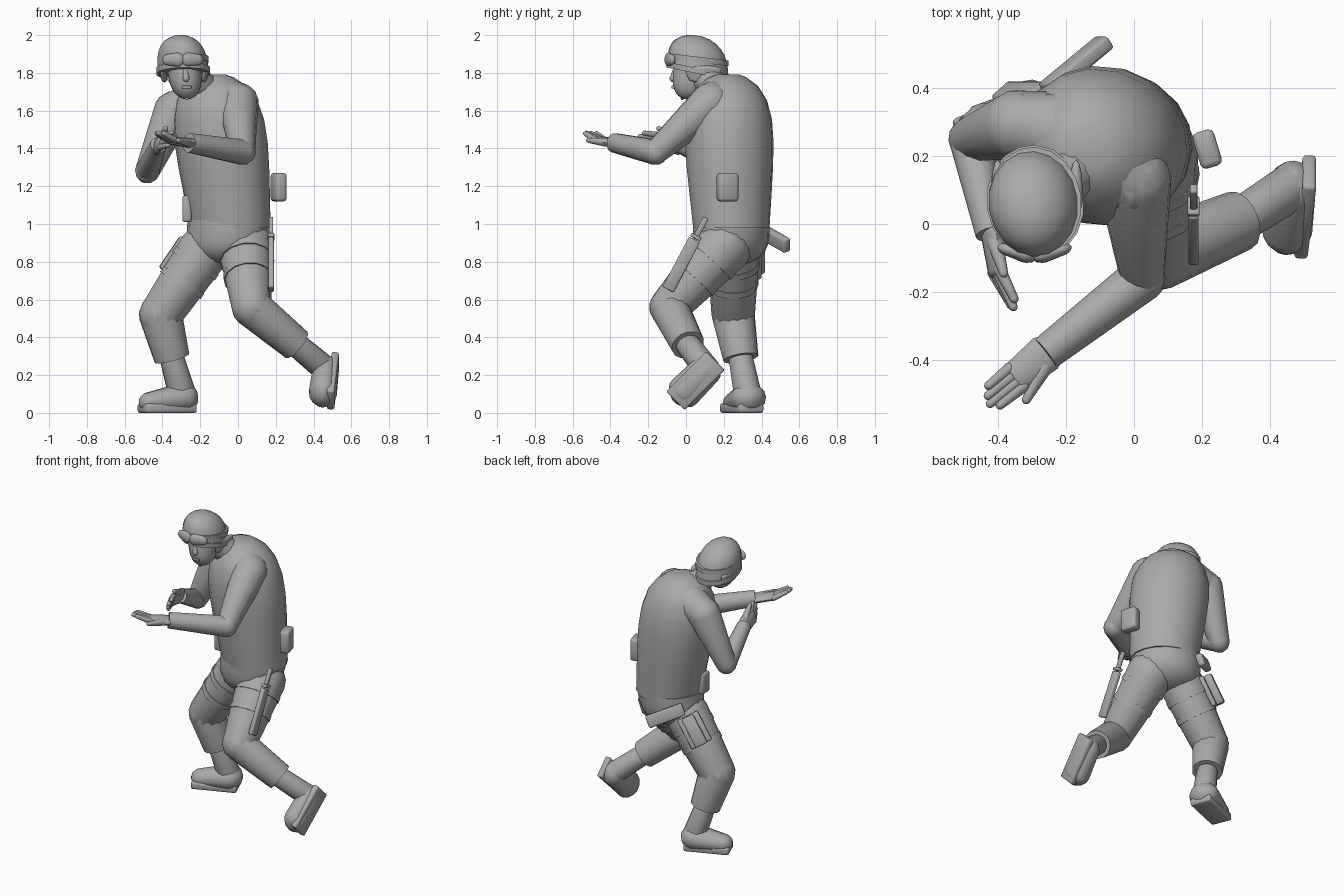
import bpy, bmesh, math
from mathutils import Vector, Matrix

cube = bpy.data.objects.get("Cube")
if cube:
    bpy.data.objects.remove(cube)

shade = (.4, .4, .4, 1)
grey = bpy.data.materials.new("plain_grey")
grey.use_nodes = True
grey.diffuse_color = shade
grey.node_tree.nodes["Principled BSDF"].inputs["Base Color"].default_value = shade

UP = Vector((0, 0, 1))
FRONT = Vector((0, -1, 0))
SIDE = Vector((1, 0, 0))


def finish(name, bm):
    bmesh.ops.recalc_face_normals(bm, faces=bm.faces)
    mesh = bpy.data.meshes.new(name)
    bm.to_mesh(mesh)
    bm.free()
    mesh.materials.append(grey)
    obj = bpy.data.objects.new(name, mesh)
    bpy.context.collection.objects.link(obj)
    bpy.ops.object.select_all(action="DESELECT")
    obj.select_set(True)
    bpy.context.view_layer.objects.active = obj
    bpy.ops.object.shade_smooth_by_angle(angle=math.radians(50))


def skin(name, rings):
    """Join rings of points into a closed tube."""
    bm = bmesh.new()
    loops = [[bm.verts.new(point) for point in ring] for ring in rings]
    count = len(loops[0])
    for low, high in zip(loops, loops[1:]):
        for i in range(count):
            j = (i + 1) % count
            bm.faces.new((low[i], low[j], high[j], high[i]))
    bm.faces.new(loops[0])
    bm.faces.new(loops[-1])
    finish(name, bm)


def circle(count=14):
    for i in range(count):
        angle = math.tau * i / count
        yield math.cos(angle), math.sin(angle)


def limb(name, start, end, start_radius, end_radius, wide=1, up=UP, flat_start=False, flat_end=False):
    """Tapered tube with rounded ends unless they are flat."""
    start, end = Vector(start), Vector(end)
    along = (end - start).normalized()
    up = (up - along * up.dot(along)).normalized()
    side = along.cross(up) * wide
    curve = [math.radians(angle) for angle in (10, 40, 70)]
    stations = [(start, start_radius), (end, end_radius)]
    if not flat_start:
        stations[:0] = [(start - along * start_radius * math.cos(a), start_radius * math.sin(a))
                        for a in curve]
    if not flat_end:
        stations += [(end + along * end_radius * math.cos(a), end_radius * math.sin(a))
                     for a in reversed(curve)]
    skin(name, [[centre + (side * c + up * s) * radius for c, s in circle()]
                for centre, radius in stations])


def mound(name, base, top, half_width, half_depth, power=3, flare=0, turn=0, tilt=0, steps=8):
    """Rounded heap from base to top; a higher power gives squarer shoulders."""
    base, top = Vector(base), Vector(top)
    spin = Matrix.Rotation(math.radians(turn), 3, "Z")
    rings = []
    for i in range(steps + 1):
        t = math.sin(math.pi / 2 * i / steps) * .99
        size = (1 + flare * t) * math.sqrt(1 - t ** power)
        offsets = [spin @ Vector((c * half_width, s * half_depth, 0)) * size for c, s in circle(18)]
        rings.append([base.lerp(top, t) + v + UP * tilt * v.y for v in offsets])
    skin(name, rings)


def band(name, centre, half_width, half_depth, height, turn=0, tilt=0):
    """Level hoop around the helmet."""
    spin = Matrix.Rotation(math.radians(turn), 3, "Z")
    offsets = [spin @ Vector((c * half_width, s * half_depth, 0)) for c, s in circle(18)]
    skin(name, [[Vector(centre) + v + UP * (tilt * v.y + rise) for v in offsets]
                for rise in (-height / 2, height / 2)])


def box(name, centre, size, along=UP, facing=SIDE):
    """Bevelled box; size runs facing, sideways, along."""
    along = Vector(along).normalized()
    facing = Vector(facing)
    facing = (facing - along * facing.dot(along)).normalized()
    frame = Matrix((facing, along.cross(facing), along)).transposed().to_4x4()
    bm = bmesh.new()
    bmesh.ops.create_cube(bm, size=1)
    place = Matrix.Translation(centre) @ frame @ Matrix.Diagonal((*size, 1))
    bmesh.ops.transform(bm, matrix=place, verts=bm.verts)
    bmesh.ops.bevel(bm, geom=bm.edges[:], offset=min(size) / 4, segments=2,
                    affect="EDGES", profile=.5)
    finish(name, bm)


def hand(label, wrist, forward, thumb_side, curl):
    """Palm, four fingers and a thumb."""
    wrist, forward = Vector(wrist), Vector(forward).normalized()
    side = Vector(thumb_side)
    side = (side - forward * side.dot(forward)).normalized()
    curl = Vector(curl) * .03
    normal = forward.cross(side)
    limb(label + "_palm", wrist, wrist + forward * .11, .026, .022, wide=2.2, up=normal)
    for i, reach in enumerate((.09, .11, .1, .08)):
        base = wrist + forward * .11 + side * (.034 - i * .022)
        limb(f"{label}_finger_{i + 1}", base, base + forward * reach + curl, .018, .013, up=normal)
    base = wrist + (forward + side) * .03
    limb(label + "_thumb", base, base + forward * .1 + side * .04, .024, .013, up=normal)


def straps(label, thigh, places):
    """Hoops standing just clear of a thigh."""
    start, end, start_radius, end_radius = thigh
    start, end = Vector(start), Vector(end)
    half = (end - start).normalized() * .018
    for i, t in enumerate(places):
        centre = start.lerp(end, t)
        radius = start_radius + (end_radius - start_radius) * t + .005
        limb(f"{label}_{i + 1}", centre - half, centre + half, radius, radius,
             flat_start=True, flat_end=True)


# Torso and hips
mound("torso", (-.04, .24, .98), (-.13, .22, 1.8), .215, .2, power=5, flare=.35, turn=-24)
mound("hips", (-.05, .24, 1.02), (-.07, .24, .78), .22, .2, power=4, turn=-24)

# Arms, with shoulders blending into the torso
left_shoulder, left_elbow, left_wrist = (0, .13, 1.64), (.025, -.16, 1.38), (-.26, -.38, 1.43)
limb("left_shoulder", (-.1, .21, 1.66), left_shoulder, .12, .11)
limb("left_upper_arm", left_shoulder, left_elbow, .11, .065)
limb("left_forearm", left_elbow, left_wrist, .068, .052, flat_end=True)
hand("left_hand", left_wrist, forward=(-.8, -.65, .1), thumb_side=(.6, -.8, 0), curl=UP)
right_shoulder, right_elbow, right_wrist = (-.34, .29, 1.6), (-.48, .25, 1.28), (-.42, -.03, 1.42)
limb("right_shoulder", (-.22, .27, 1.64), right_shoulder, .12, .1)
limb("right_upper_arm", right_shoulder, right_elbow, .105, .065)
limb("right_forearm", right_elbow, right_wrist, .063, .045, flat_end=True)
hand("right_hand", right_wrist, forward=(.15, -1, .15), thumb_side=(.3, 0, 1), curl=SIDE)

# Legs with trouser cuffs
left_hip, left_knee, left_cuff = (.04, .2, .88), (.07, -.09, .56), (.31, .01, .36)
left_thigh = (left_hip, left_knee, .15, .105)
limb("left_thigh", *left_thigh)
limb("left_shin", left_knee, left_cuff, .105, .09, flat_end=True)
right_hip, right_knee, right_cuff = (-.18, .25, .86), (-.41, .25, .52), (-.35, .29, .29)
right_thigh = (right_hip, right_knee, .14, .115)
limb("right_thigh", *right_thigh)
limb("right_shin", right_knee, right_cuff, .115, .095, flat_end=True)

# Boots with flat soles
left_heel, left_toe = Vector((.465, .11, .23)), Vector((.45, -.01, .11))
limb("left_boot_shaft", left_cuff, left_heel, .065, .07)
limb("left_boot", left_heel, left_toe, .07, .075, wide=1.2, up=SIDE)
box("left_sole", left_heel.lerp(left_toe, .5) + SIDE * .045, (.04, .14, .3),
    along=left_heel - left_toe, facing=SIDE)
right_heel, right_toe = Vector((-.29, .33, .08)), Vector((-.47, .26, .055))
limb("right_boot_shaft", right_cuff, right_heel, .065, .075)
limb("right_boot", right_heel, right_toe, .08, .055, wide=1.2)
box("right_sole", (-.375, .295, .025), (.05, .14, .29), along=(.2, .08, 0), facing=UP)

# Neck, head and face
limb("neck", (-.17, .17, 1.7), (-.28, .06, 1.82), .09, .07)
mound("head", (-.29, .04, 1.88), (-.27, .01, 1.66), .09, .1, power=4)
limb("nose", (-.28, -.055, 1.82), (-.275, -.07, 1.77), .012, .018, up=FRONT)
box("mouth", (-.272, -.068, 1.725), (.02, .05, .015), facing=FRONT)
box("brow", (-.282, -.058, 1.83), (.025, .12, .02), facing=FRONT)

# Helmet, rim and goggle strap
dome_base = Vector((-.29, .065, 1.81))
mound("helmet", dome_base, (-.305, .05, 2), .135, .16, turn=8, tilt=-.12)
band("helmet_rim", dome_base, .143, .168, .03, turn=8, tilt=-.2)
band("goggle_strap", dome_base + UP * .06, .136, .162, .03, turn=8, tilt=-.12)

# Goggles, helmet flaps and chin strap on each side
chin = Vector((-.27, -.02, 1.665))
for label, sign in (("left", 1), ("right", -1)):
    ear = Vector((-.285 + sign * .115, .09, 1.82))
    limb(label + "_helmet_flap", ear, ear - UP * .055 - SIDE * sign * .01, .02, .015,
         wide=5, up=SIDE)
    bridge = Vector((-.292 + sign * .03, -.09, 1.87))
    limb(label + "_goggle_lens", bridge, bridge + Vector((sign * .05, .015, 0)), .038, .03, wide=.6)
    limb(label + "_chin_strap", ear - UP * .04 - SIDE * sign * .02, chin, .009, .009)

# Waist pouches
box("back_left_pouch", (.215, .22, 1.195), (.065, .11, .15), facing=(1, .3, 0))
box("right_waist_pouch", (-.27, .2, 1.08), (.05, .08, .14))

# Knife along the left thigh
blade = Vector((0, .2, .38)).normalized()
sheath = Vector((.175, -.025, .785))
box("knife_sheath", sheath, (.03, .065, .3), along=blade)
box("knife_guard", sheath + blade * .165, (.035, .06, .02), along=blade)
box("knife_handle", sheath + blade * .22, (.022, .03, .12), along=blade)

# Thigh straps
straps("left_thigh_strap", left_thigh, (.2, .5))
straps("right_thigh_strap", right_thigh, (.2, .5))

# Holster and sidearm on the right thigh
thigh_line = Vector(right_hip) - Vector(right_knee)
outward = Vector((-.5, .75, .25))
holster = Vector((-.31, .35, .82))
box("holster_plate", holster, (.03, .14, .2), along=thigh_line, facing=outward)
box("holster", holster + outward * .04, (.05, .08, .2), along=thigh_line, facing=outward)
box("sidearm_grip", (-.17, .465, .925), (.045, .08, .24), along=(.17, .14, -.08), facing=outward)
